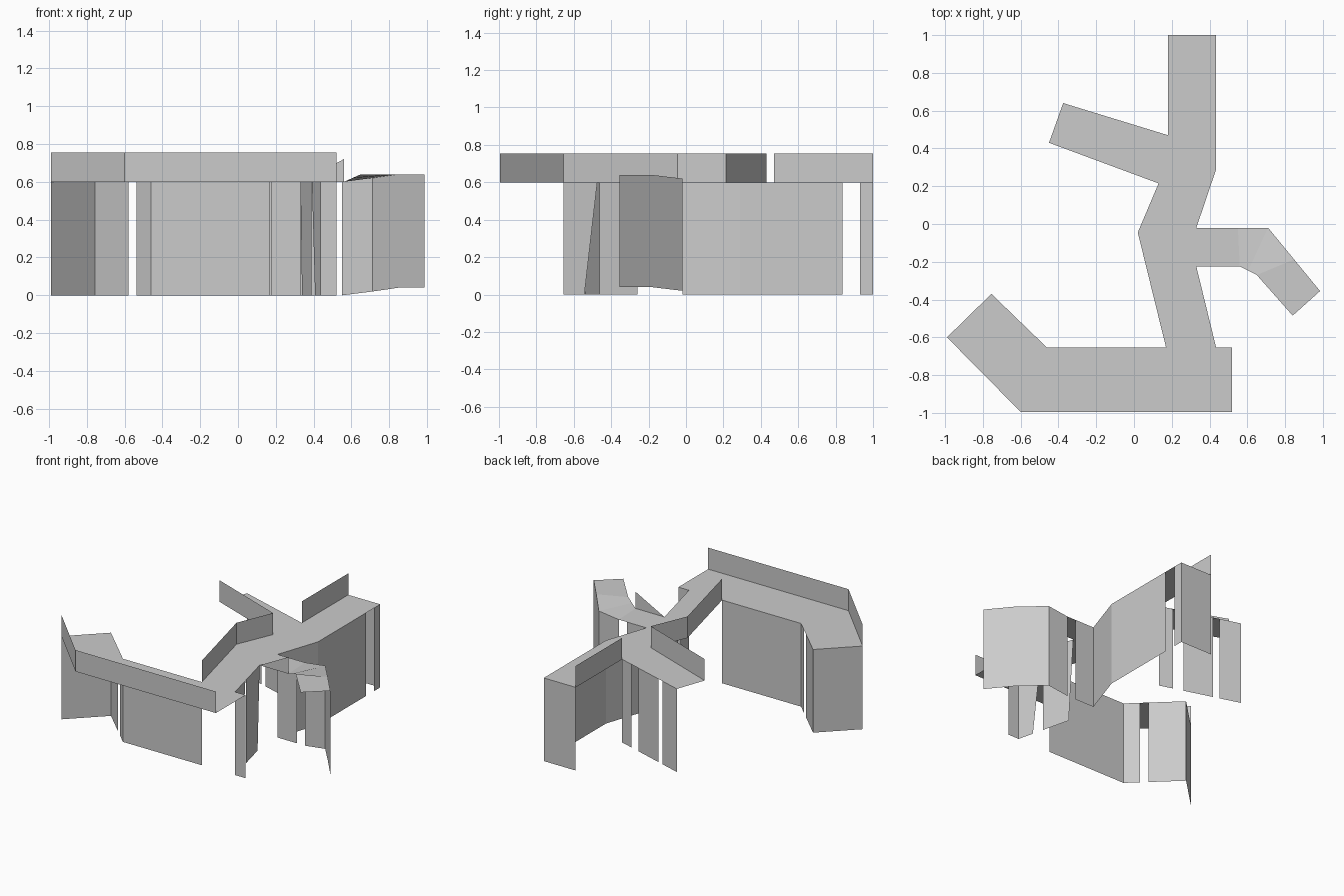
import bpy
import bmesh
from mathutils import Vector

DECK_HEIGHT = 0.6
RAIL_HEIGHT = 0.755
ARM_LIFT = 0.04

default_cube = bpy.data.objects.get("Cube")
if default_cube:
    bpy.data.objects.remove(default_cube, do_unlink=True)

light_grey = bpy.data.materials.new("light_grey")
light_grey.use_nodes = True
light_grey.diffuse_color = (0.6, 0.6, 0.6, 1)
shader = light_grey.node_tree.nodes["Principled BSDF"]
shader.inputs["Base Color"].default_value = light_grey.diffuse_color


def finish(name, bm):
    mesh = bpy.data.meshes.new(name)
    bm.to_mesh(mesh)
    bm.free()
    mesh.materials.append(light_grey)
    part = bpy.data.objects.new(name, mesh)
    bpy.context.collection.objects.link(part)


def plate(name, points):
    """One flat face from an outline of points."""
    bm = bmesh.new()
    bm.faces.new([bm.verts.new(point) for point in points])
    finish(name, bm)


def sheet(name, lower, upper):
    """Strip of quads between two matching rows of points."""
    bm = bmesh.new()
    bottom = [bm.verts.new(point) for point in lower]
    top = [bm.verts.new(point) for point in upper]
    for low, next_low, high, next_high in zip(bottom, bottom[1:], top, top[1:]):
        bm.faces.new((low, next_low, next_high, high))
    finish(name, bm)


def raised(path, height):
    return [point + Vector((0, 0, height)) for point in path]


def lifted(path, height):
    """Path that climbs to the full arm lift over its first two steps."""
    return [point + Vector((0, 0, height + ARM_LIFT * min(step / 2, 1)))
            for step, point in enumerate(path)]


def wall(name, path, feet=None):
    sheet(name, raised(feet or path, 0), raised(path, DECK_HEIGHT))


def parapet(name, path):
    sheet(name, raised(path, DECK_HEIGHT), raised(path, RAIL_HEIGHT))


def corner(x, y):
    return Vector((x, y, 0))


def along(start, end, fraction):
    return start.lerp(end, fraction)


# Lines shared by several corners
front, inner_front, back = -0.995, -0.655, 1
porch_side, spine_side, rear_side = 0.52, 0.435, 0.18
arm_back, arm_front = -0.02, -0.225

# Corners of the front wing
porch_front = corner(porch_side, front)
porch_back = corner(porch_side, inner_front)
wing_bend_front = corner(-0.6, front)
wing_bend_back = corner(-0.46, inner_front)
wing_tip_front = corner(-0.99, -0.6)
wing_tip_back = corner(-0.755, -0.37)

# Corners of the spine
spine_foot_right = corner(0.17, inner_front)
spine_foot_left = corner(spine_side, inner_front)
spine_waist = corner(0.02, -0.045)
spine_shoulder_right = corner(0.13, 0.215)
spine_shoulder_left = corner(spine_side, 0.29)
spine_end_left = corner(spine_side, back)
spine_end_right = corner(rear_side, back)

# Corners of the rear branch and the side arm
branch_root = corner(rear_side, 0.47)
branch_tip_back = corner(-0.375, 0.64)
branch_tip_front = corner(-0.45, 0.43)
arm_root_back = corner(0.33, arm_back)
arm_root_front = corner(0.33, arm_front)
arm_start_back = corner(0.55, arm_back)
arm_start_front = corner(0.56, arm_front)
arm_bend = corner(0.71, arm_back)
arm_elbow = corner(0.65, -0.27)
arm_tip_back = corner(0.985, -0.355)
arm_tip_front = corner(0.84, -0.485)

# Flat walkway
walkway = [
    porch_front, porch_back, spine_foot_left,
    arm_root_front, arm_start_front, arm_start_back, arm_root_back,
    spine_shoulder_left, spine_end_left, spine_end_right,
    branch_root, branch_tip_back, branch_tip_front,
    spine_shoulder_right, spine_waist, spine_foot_right,
    wing_bend_back, wing_tip_back, wing_tip_front, wing_bend_front,
]
plate("walkway", raised(walkway, DECK_HEIGHT))

# Raised, bent end of the side arm
arm_rim = [arm_start_back, arm_bend,
           along(arm_bend, arm_tip_back, 0.5), arm_tip_back]
arm_edge = [arm_start_front, along(arm_start_front, arm_elbow, 0.5),
            arm_elbow, arm_tip_front]
arm_top = lifted(arm_rim, DECK_HEIGHT)
sheet("raised_arm_deck", lifted(arm_edge, DECK_HEIGHT), arm_top)
sheet("raised_arm_wall", lifted(arm_rim, 0), arm_top)
fin_base = raised([arm_root_front, arm_start_front], DECK_HEIGHT)
plate("arm_fin", fin_base + raised([arm_start_front], DECK_HEIGHT + 3 * ARM_LIFT))

# Parapets above the walkway
parapet("front_parapet", [porch_front, wing_bend_front, wing_tip_front])
parapet("spine_parapet", [spine_foot_right, spine_waist,
                          spine_shoulder_right, branch_tip_front])
parapet("rear_parapet", [branch_root, spine_end_right])

# Front wing walls, parted by a narrow gap
wall("wing_end_wall", [wing_tip_front, wing_tip_back,
                       along(wing_tip_back, wing_bend_back, 0.6)])
wall("wing_inner_wall", [along(wing_tip_back, wing_bend_back, 0.74),
                         wing_bend_back, spine_foot_right])

# Spine walls, with a slanted gap near the front
wall("spine_front_wall",
     [porch_back, spine_foot_left, along(spine_foot_left, arm_root_front, 0.42)],
     [porch_back, spine_foot_left, along(spine_foot_left, arm_root_front, 0.26)])
spine_gap_end = along(spine_foot_left, arm_root_front, 0.45)
wall("spine_middle_wall",
     [spine_gap_end, arm_root_front],
     [spine_gap_end, along(spine_gap_end, arm_root_front, 0.85)])
wall("spine_rear_wall", [along(arm_root_back, arm_start_back, 0.7), arm_root_back,
                         spine_shoulder_left,
                         along(spine_shoulder_left, spine_end_left, 0.77)])
wall("rear_end_wall", [along(spine_shoulder_left, spine_end_left, 0.9),
                       spine_end_left, spine_end_right])

# Three panels along the rear branch
branch_panels = {"inner": (0, 0.17), "middle": (0.3, 0.66), "outer": (0.74, 1)}
for place, fractions in branch_panels.items():
    wall("branch_panel_" + place,
         [along(branch_root, branch_tip_back, part) for part in fractions])
